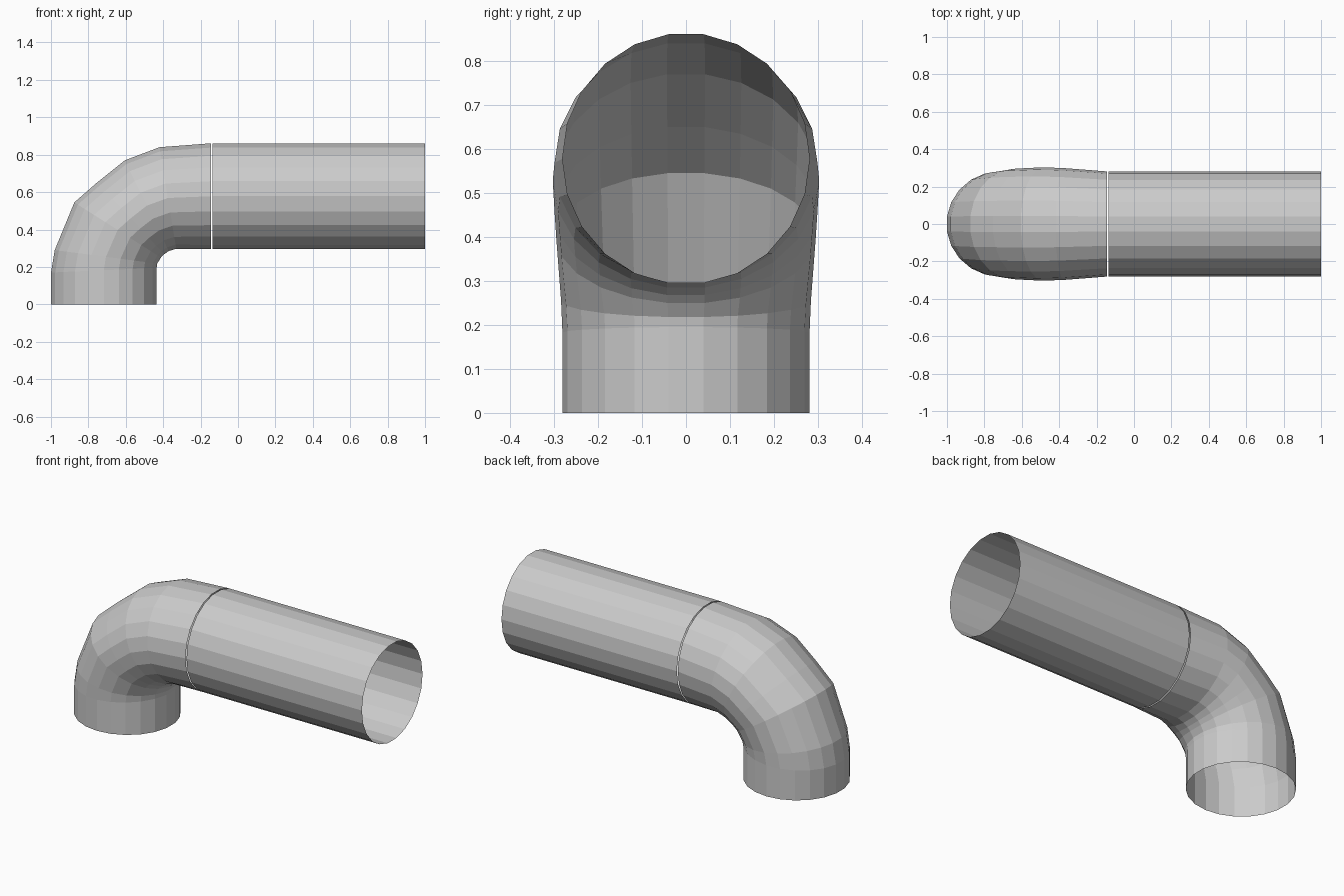
import bpy
from math import cos, sin, pi

if "Cube" in bpy.data.objects:
    bpy.data.objects.remove(bpy.data.objects["Cube"])

SIDES = 22
FLAT = cos(pi / SIDES)  # profile extremes lie on flats, not corners


def tube(name, stations):
    """Open tube through rings given as (outer x, z, inner x, z, half width)."""
    verts, faces = [], []
    for ox, oz, ix, iz, w in stations:
        cx, cz = (ox + ix) / 2, (oz + iz) / 2
        dx, dz = (ox - ix) / 2 / FLAT, (oz - iz) / 2 / FLAT
        for k in range(SIDES):
            a = 2 * pi * k / SIDES
            verts.append((cx + dx * sin(a), w * cos(a), cz + dz * sin(a)))
    for r in range(len(stations) - 1):
        for k in range(SIDES):
            n = (k + 1) % SIDES
            b = r * SIDES
            faces.append((b + k, b + n, b + SIDES + n, b + SIDES + k))
    mesh = bpy.data.meshes.new(name)
    mesh.from_pydata(verts, [], faces)
    mesh.update()
    # Orient faces outward
    p = mesh.polygons[SIDES // 4]
    if p.normal.x * (stations[0][0] - stations[0][2]) + p.normal.z * (stations[0][1] - stations[0][3]) < 0:
        mesh.flip_normals()
    obj = bpy.data.objects.new(name, mesh)
    bpy.context.collection.objects.link(obj)
    return obj


# Bent section, slightly swollen through the curve
tube("elbow", [
    (-1.00, 0.00, -0.435, 0.00, 0.281),
    (-1.00, 0.17, -0.435, 0.195, 0.281),
    (-0.98, 0.29, -0.432, 0.218, 0.284),
    (-0.875, 0.545, -0.412, 0.25, 0.295),
    (-0.755, 0.65, -0.395, 0.268, 0.299),
    (-0.605, 0.77, -0.37, 0.285, 0.303),
    (-0.42, 0.84, -0.33, 0.297, 0.299),
    (-0.144, 0.861, -0.144, 0.295, 0.281),
])

# Straight section, separated from the elbow by a thin seam
tube("straight_pipe", [
    (-0.137, 0.861, -0.137, 0.295, 0.281),
    (1.00, 0.861, 1.00, 0.295, 0.281),
])
